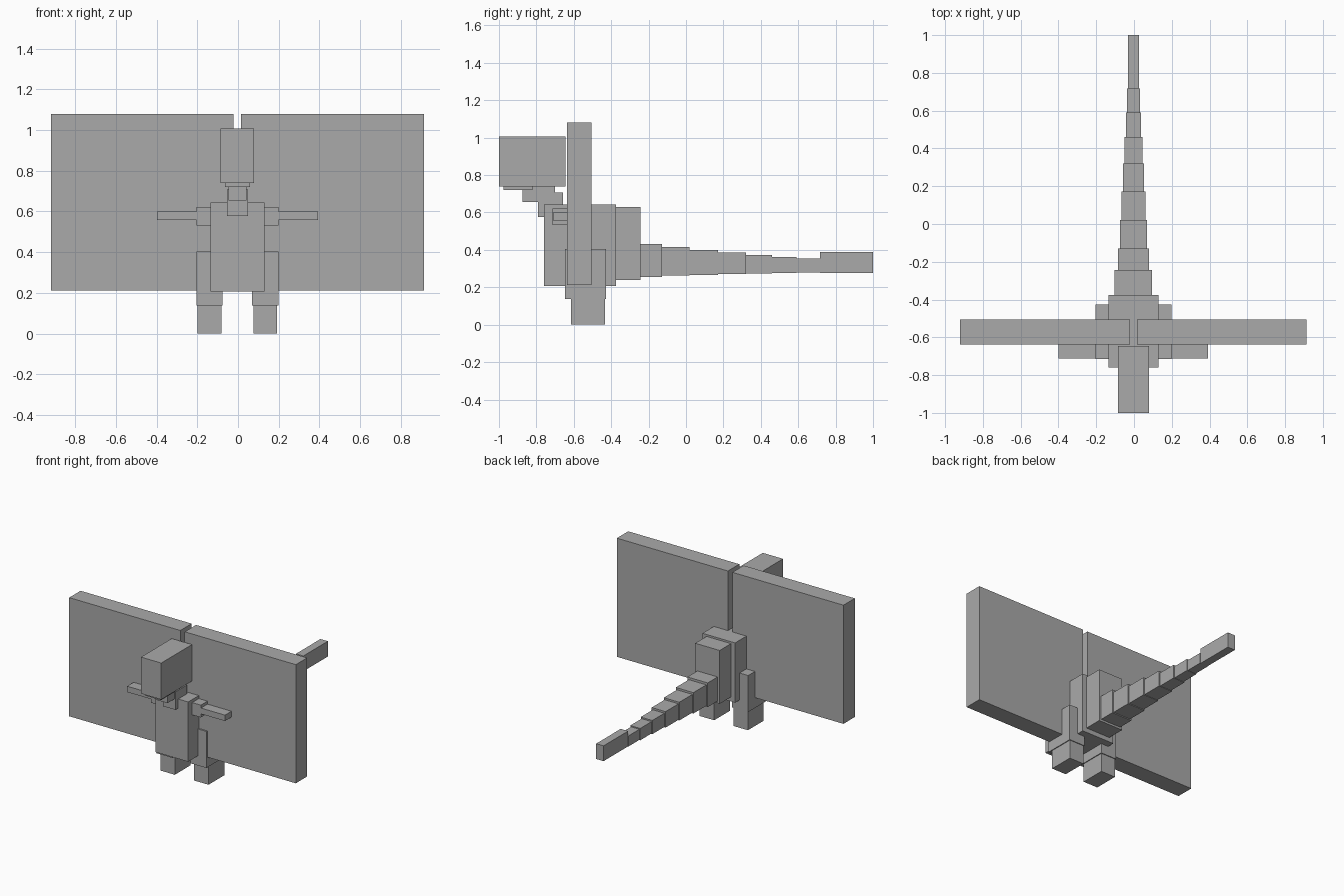
import bpy
import bmesh

default_cube = bpy.data.objects.get("Cube")
if default_cube:
    bpy.data.objects.remove(default_cube, do_unlink=True)

GREY = (0.4, 0.4, 0.4, 1.0)
grey = bpy.data.materials.new("plain grey")
grey.use_nodes = True
grey.diffuse_color = GREY
grey.node_tree.nodes["Principled BSDF"].inputs["Base Color"].default_value = GREY

MID = -0.003  # symmetry plane


def box(name, x, y, z):
    """Box spanning the given (low, high) range on each axis."""
    bm = bmesh.new()
    bmesh.ops.create_cube(bm, size=1)
    for v in bm.verts:
        v.co = [r[0] if c < 0 else r[1] for c, r in zip(v.co, (x, y, z))]
    mesh = bpy.data.meshes.new(name)
    bm.to_mesh(mesh)
    bm.free()
    mesh.materials.append(grey)
    obj = bpy.data.objects.new(name, mesh)
    bpy.context.collection.objects.link(obj)
    return obj


def centred(name, half_width, y, z):
    return box(name, (MID - half_width, MID + half_width), y, z)


def pair(name, x, y, z):
    """Matching left (+x) and right boxes, x measured from the middle."""
    box("left_" + name, (MID + x[0], MID + x[1]), y, z)
    box("right_" + name, (MID - x[1], MID - x[0]), y, z)


# Head and neck
centred("head", 0.082, (-1.0, -0.645), (0.74, 1.007))
centred("jaw", 0.062, (-0.975, -0.82), (0.72, 0.76))
centred("upper_neck", 0.044, (-0.873, -0.70), (0.655, 0.76))
centred("lower_neck", 0.051, (-0.792, -0.658), (0.577, 0.708))

# Body
centred("chest", 0.132, (-0.76, -0.375), (0.207, 0.644))
centred("hips", 0.099, (-0.375, -0.244), (0.24, 0.63))

# Tail: each row is end y, half width, bottom, top
tail = [
    (-0.129, 0.082, 0.255, 0.432),
    (0.02, 0.071, 0.262, 0.415),
    (0.171, 0.063, 0.267, 0.400),
    (0.321, 0.056, 0.270, 0.387),
    (0.46, 0.047, 0.273, 0.373),
    (0.591, 0.040, 0.276, 0.363),
    (0.717, 0.034, 0.278, 0.355),
    (1.0, 0.030, 0.277, 0.389),
]
start = -0.244
for i, (end, half_width, bottom, top) in enumerate(tail, 1):
    centred(f"tail_segment_{i}", half_width, (start, end), (bottom, top))
    start = end

# Wings, arms and legs
pair("wing", (0.018, 0.917), (-0.637, -0.506), (0.212, 1.08))
pair("upper_arm", (0.12, 0.202), (-0.714, -0.637), (0.532, 0.622))
pair("forearm", (0.202, 0.396), (-0.712, -0.637), (0.557, 0.6))
pair("thigh", (0.072, 0.201), (-0.648, -0.427), (0.137, 0.404))
pair("foot", (0.078, 0.195), (-0.615, -0.433), (0.0, 0.137))
